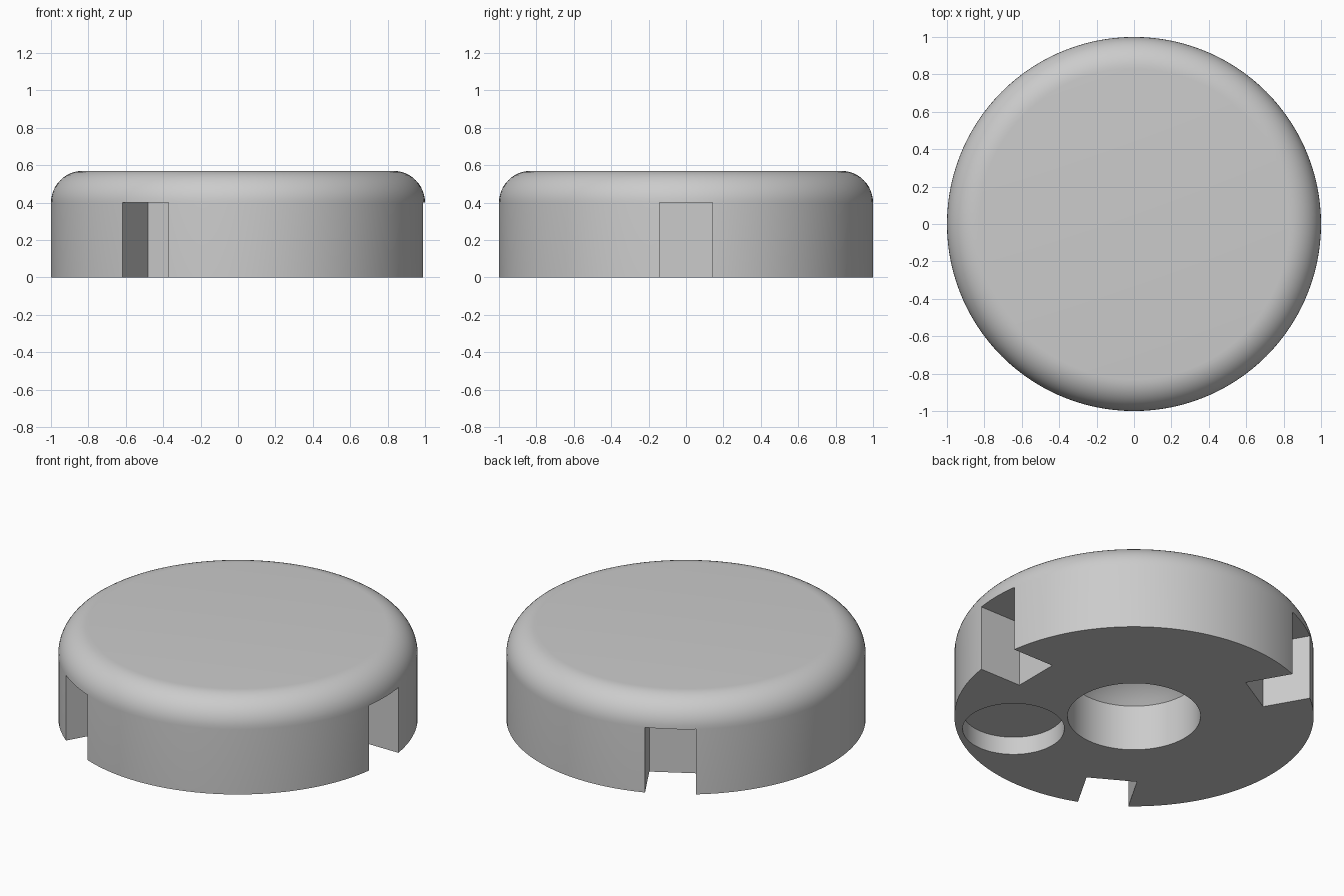
import bpy
import bmesh
from math import sin, cos, pi, radians, asin
from mathutils import Matrix, Vector

cube = bpy.data.objects.get("Cube")
if cube:
    bpy.data.objects.remove(cube, do_unlink=True)

HEIGHT, FILLET = 0.57, 0.17
SHOULDER = HEIGHT - FILLET
BORE_R, BORE_DEPTH, DOME = 0.37, 0.28, 0.17
SEGMENTS = 120

grey = bpy.data.materials.new("plain grey")
grey.use_nodes = True
colour = (0.6, 0.6, 0.6, 1)
grey.diffuse_color = colour
grey.node_tree.nodes["Principled BSDF"].inputs["Base Color"].default_value = colour


def finish(name, bm):
    bmesh.ops.recalc_face_normals(bm, faces=bm.faces)
    mesh = bpy.data.meshes.new(name)
    bm.to_mesh(mesh)
    bm.free()
    mesh.materials.append(grey)
    obj = bpy.data.objects.new(name, mesh)
    bpy.context.collection.objects.link(obj)
    return obj


def revolve(name, profile):
    """Spin an (r, z) profile around the z axis into a closed solid."""
    bm = bmesh.new()
    verts = [bm.verts.new((r, 0, z)) for r, z in profile]
    edges = [bm.edges.new(pair) for pair in zip(verts, verts[1:])]
    bmesh.ops.spin(bm, geom=verts + edges, cent=(0, 0, 0), axis=(0, 0, 1),
                   angle=2 * pi, steps=SEGMENTS)
    bmesh.ops.remove_doubles(bm, verts=bm.verts, dist=1e-5)
    return finish(name, bm)


def cut(target, cutter):
    cutter.hide_render = True
    mod = target.modifiers.new(cutter.name, 'BOOLEAN')
    mod.operation = 'DIFFERENCE'
    mod.solver = 'EXACT'
    mod.object = cutter
    bpy.context.view_layer.objects.active = target
    bpy.ops.object.modifier_apply(modifier=mod.name)
    bpy.data.objects.remove(cutter, do_unlink=True)


# Round body: domed bore underneath, straight wall, rounded top edge
dome_r = (BORE_R ** 2 + DOME ** 2) / (2 * DOME)
dome_angle = asin(BORE_R / dome_r)
dome_z = BORE_DEPTH + DOME - dome_r
steps = 12
profile = []
for i in range(steps + 1):
    a = dome_angle * i / steps
    profile.append((dome_r * sin(a), dome_z + dome_r * cos(a)))
profile += [(BORE_R, 0), (1, 0)]
for i in range(steps + 1):
    a = pi / 2 * i / steps
    profile.append((1 - FILLET + FILLET * cos(a), SHOULDER + FILLET * sin(a)))
profile.append((0, HEIGHT))
body = revolve("cap_body", profile)

# Three square notches around the rim
for k in range(3):
    bm = bmesh.new()
    bmesh.ops.create_cube(bm, size=1)
    bmesh.ops.scale(bm, vec=(0.5, 0.285, SHOULDER + 0.1), verts=bm.verts)
    bmesh.ops.translate(bm, vec=(0.713 + 0.25, 0, (SHOULDER - 0.1) / 2), verts=bm.verts)
    bmesh.ops.rotate(bm, matrix=Matrix.Rotation(radians(120 * k), 3, 'Z'), verts=bm.verts)
    cut(body, finish("notch_cutter", bm))

# Shallow round pocket beside the bore
pocket = revolve("pocket_cutter", [(0, -0.1), (0.283, -0.1), (0.283, 0.11), (0, 0.11)])
pocket.data.transform(Matrix.Translation(Vector((0.425, -0.537, 0))))
cut(body, pocket)

# Smooth curved walls, crisp edges
bpy.ops.object.select_all(action='DESELECT')
body.select_set(True)
bpy.context.view_layer.objects.active = body
bpy.ops.object.shade_smooth_by_angle(angle=radians(25))
